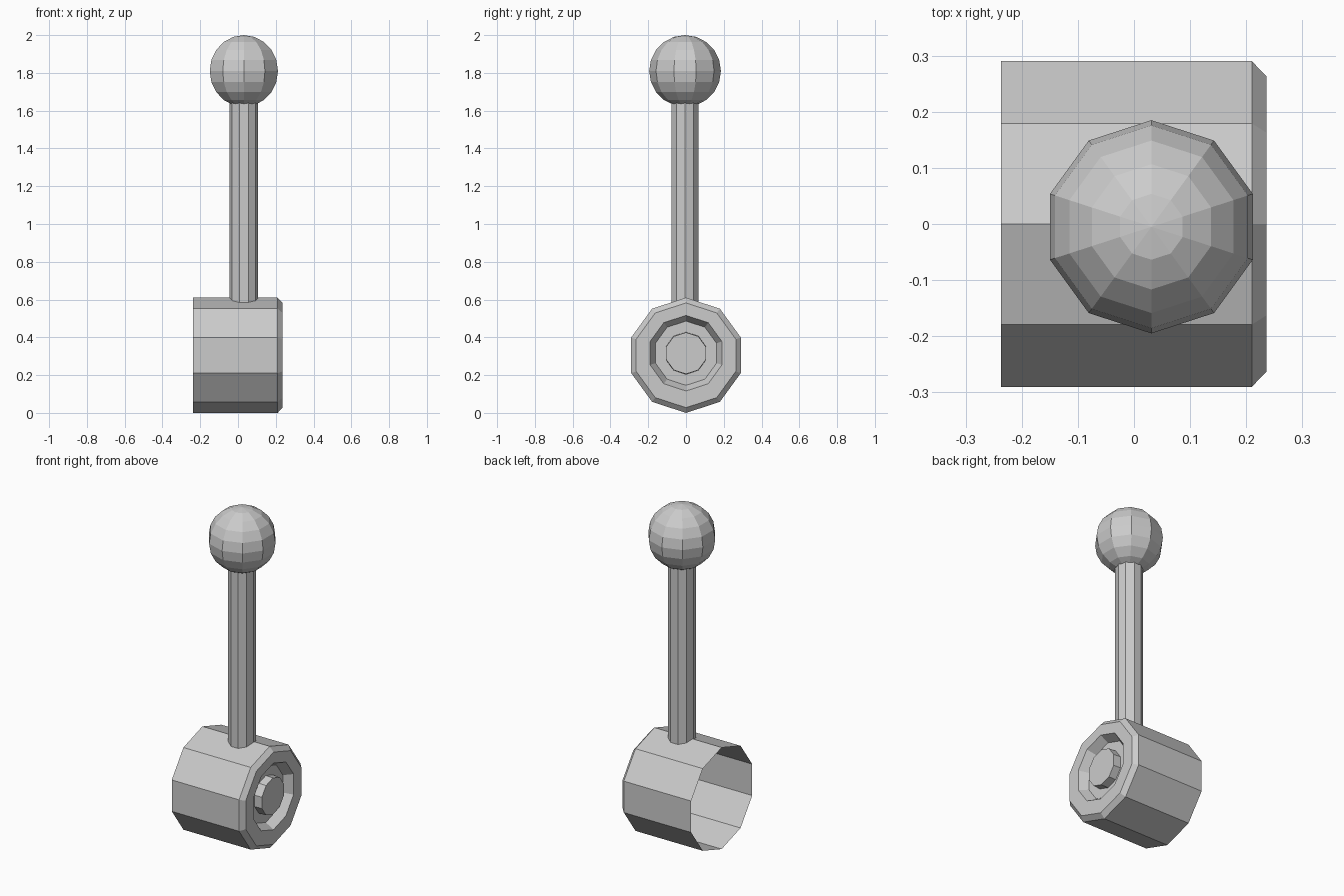
import bpy, bmesh, math
from mathutils import Vector

if "Cube" in bpy.data.objects:
    bpy.data.objects.remove(bpy.data.objects["Cube"])

SIDES = 10


def lathe(name, rings, place, cap_start=True, cap_end=True):
    """Join ten-sided rings of (position along axis, radius, sideways shift)."""
    bm = bmesh.new()
    loops = []
    for pos, r, shift in rings:
        loops.append([bm.verts.new(place(pos, r * math.cos(a), r * math.sin(a), shift))
                      for a in (2 * math.pi * i / SIDES for i in range(SIDES))])
    for a, b in zip(loops, loops[1:]):
        for i in range(SIDES):
            j = (i + 1) % SIDES
            bm.faces.new((a[i], a[j], b[j], b[i]))
    if cap_start:
        bm.faces.new(loops[0][::-1])
    if cap_end:
        bm.faces.new(loops[-1])
    bmesh.ops.recalc_face_normals(bm, faces=bm.faces[:])
    mesh = bpy.data.meshes.new(name)
    bm.to_mesh(mesh)
    bm.free()
    obj = bpy.data.objects.new(name, mesh)
    bpy.context.collection.objects.link(obj)
    return obj


STEM_X, STEM_Y = 0.031, -0.005
HUB_Z = 0.305

# Hub: open at -x, bevelled rim, recess and raised centre button at +x
lathe("hub", [
    (-0.237, 0.305, 0), (0.21, 0.305, 0), (0.236, 0.277, 0),
    (0.236, 0.200, 0.011), (0.185, 0.170, 0.011),
    (0.185, 0.112, 0.011), (0.232, 0.110, 0.011)],
    lambda p, u, v, s: Vector((p, v, HUB_Z + s + u)), cap_start=False)

# Stem rising from the hub into the knob
lathe("stem", [(0.57, 0.076, 0), (1.66, 0.076, 0)],
      lambda p, u, v, s: Vector((STEM_X + u, STEM_Y + v, p)))

# Ball knob
bpy.ops.mesh.primitive_uv_sphere_add(segments=SIDES, ring_count=10, radius=0.19,
                                     location=(STEM_X, STEM_Y, 1.81))
bpy.context.object.name = "knob"
